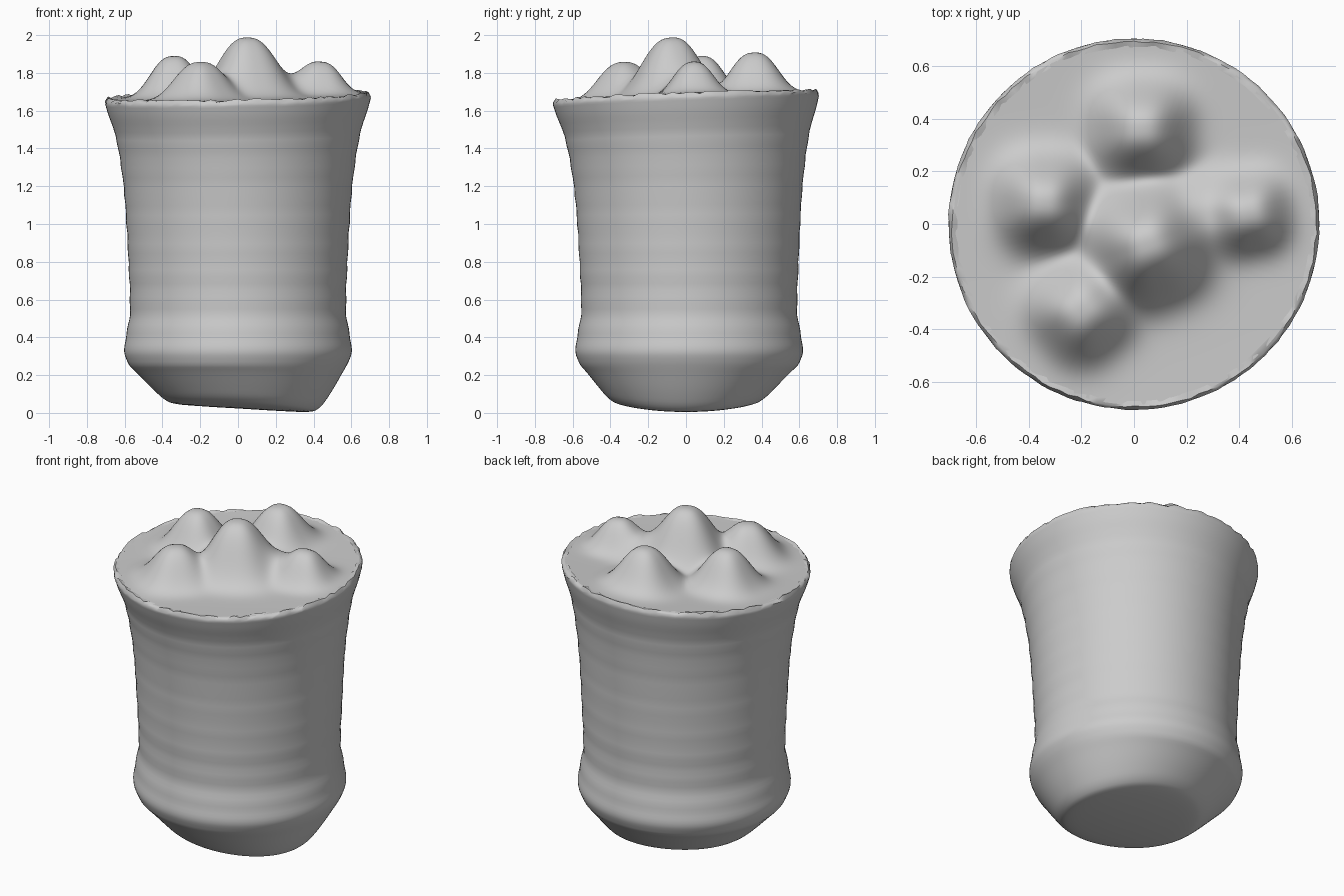
import bpy
import bmesh
import math
import random

random.seed(4)
SEGMENTS = 120

cube = bpy.data.objects.get("Cube")
if cube:
    bpy.data.objects.remove(cube, do_unlink=True)

clay = bpy.data.materials.new("plain grey")
clay.use_nodes = True
GREY = (0.6, 0.6, 0.6, 1)
clay.diffuse_color = GREY
clay.node_tree.nodes["Principled BSDF"].inputs["Base Color"].default_value = GREY


def skin_rings(name, rings, sharp_angle):
    """Join rings of points into one smooth surface."""
    bm = bmesh.new()
    rows = [[bm.verts.new(p) for p in ring] for ring in rings]
    for low, high in zip(rows, rows[1:]):
        for j in range(SEGMENTS):
            k = (j + 1) % SEGMENTS
            bm.faces.new((low[j], low[k], high[k], high[j]))
    bmesh.ops.remove_doubles(bm, verts=bm.verts, dist=0.0001)
    mesh = bpy.data.meshes.new(name)
    bm.to_mesh(mesh)
    bm.free()
    mesh.materials.append(clay)
    obj = bpy.data.objects.new(name, mesh)
    bpy.context.collection.objects.link(obj)
    bpy.ops.object.select_all(action="DESELECT")
    obj.select_set(True)
    bpy.context.view_layer.objects.active = obj
    bpy.ops.object.shade_smooth_by_angle(angle=math.radians(sharp_angle))
    return obj


def directions():
    for j in range(SEGMENTS):
        a = math.tau * j / SEGMENTS
        yield math.cos(a), math.sin(a)


def rim_tilt(x, y):
    return 0.022 * x + 0.036 * y


def smooth_profile(points, steps):
    """Catmull-Rom curve through (radius, height) points."""
    pts = [points[0]] + points + [points[-1]]
    for a, b, c, d in zip(pts, pts[1:], pts[2:], pts[3:]):
        for s in range(steps):
            t = s / steps
            yield tuple(0.5 * (2 * q + (r - p) * t + (2 * p - 5 * q + 4 * r - u) * t * t
                               + (3 * q - p - 3 * r + u) * t ** 3)
                        for p, q, r, u in zip(a, b, c, d))
    yield points[-1]


# Flared cup: rounded foot, swollen base, waist and wide lip
profile = [(0, 0), (0.2, 0), (0.35, 0.005), (0.41, 0.03), (0.47, 0.1), (0.54, 0.2),
           (0.585, 0.27), (0.602, 0.34), (0.59, 0.42), (0.573, 0.52), (0.573, 0.65),
           (0.58, 0.8), (0.59, 1.0), (0.605, 1.2), (0.633, 1.4), (0.655, 1.5),
           (0.686, 1.59), (0.703, 1.65)]
rings = []
for r, z in smooth_profile(profile, 4):
    foot = max(0, 1 - z / 0.25)
    top = max(0, z / 1.65) ** 4
    r += 0.002 * math.sin(z * 45) * (0.3 < z < 1.5)
    shift_x = 0.025 * foot
    shift_y = 0.017 * (1 - top) * min(1, z * 4)
    rings.append([(r * c + shift_x, r * s + shift_y,
                   z + foot * (0.022 - 0.06 * r * c + 0.18 * (r * s) ** 2)
                   + top * rim_tilt(r * c, r * s)) for c, s in directions()])

# Ragged lip
for radius, height, rough in ((0.703, 1.665, 0.006), (0.692, 1.68, 0.008), (0.67, 1.677, 0.005)):
    ring = []
    for c, s in directions():
        r = radius + random.uniform(-rough, rough) * 0.5
        ring.append((r * c, r * s, height + rim_tilt(r * c, r * s) + random.uniform(-rough, rough)))
    rings.append(ring)
skin_rings("cup_body", rings, 50)

# Lumps on the filling: x, y, height, spread, turn in degrees
lumps = [(0.05, -0.08, 0.315, 0.19, 20), (-0.34, 0.08, 0.225, 0.155, 0),
         (-0.2, -0.33, 0.205, 0.16, 40), (0.44, 0.04, 0.175, 0.13, 10),
         (0.28, 0.03, 0.11, 0.15, 0), (0.03, 0.36, 0.225, 0.16, 0)]


def filling_height(x, y):
    total = 0
    for cx, cy, h, spread, turn in lumps:
        a = math.radians(turn)
        u = (x - cx) * math.cos(a) + (y - cy) * math.sin(a)
        v = (y - cy) * math.cos(a) - (x - cx) * math.sin(a)
        d = (abs(u) ** 2.5 + abs(v) ** 2.5) ** 0.4
        total += (h * math.exp(-(d / spread) ** 2.6)) ** 2
    dish = 0.008 * math.sin(math.pi * math.hypot(x, y) / 0.68)
    return 1.677 + rim_tilt(x, y) - dish + math.sqrt(total)


# Lumpy filling
rings = []
COUNT = 56
for i in range(COUNT + 1):
    r = 0.685 * (1 - i / COUNT)
    rings.append([(r * c, r * s, filling_height(r * c, r * s)) for c, s in directions()])
skin_rings("lumpy_filling", rings, 80)
